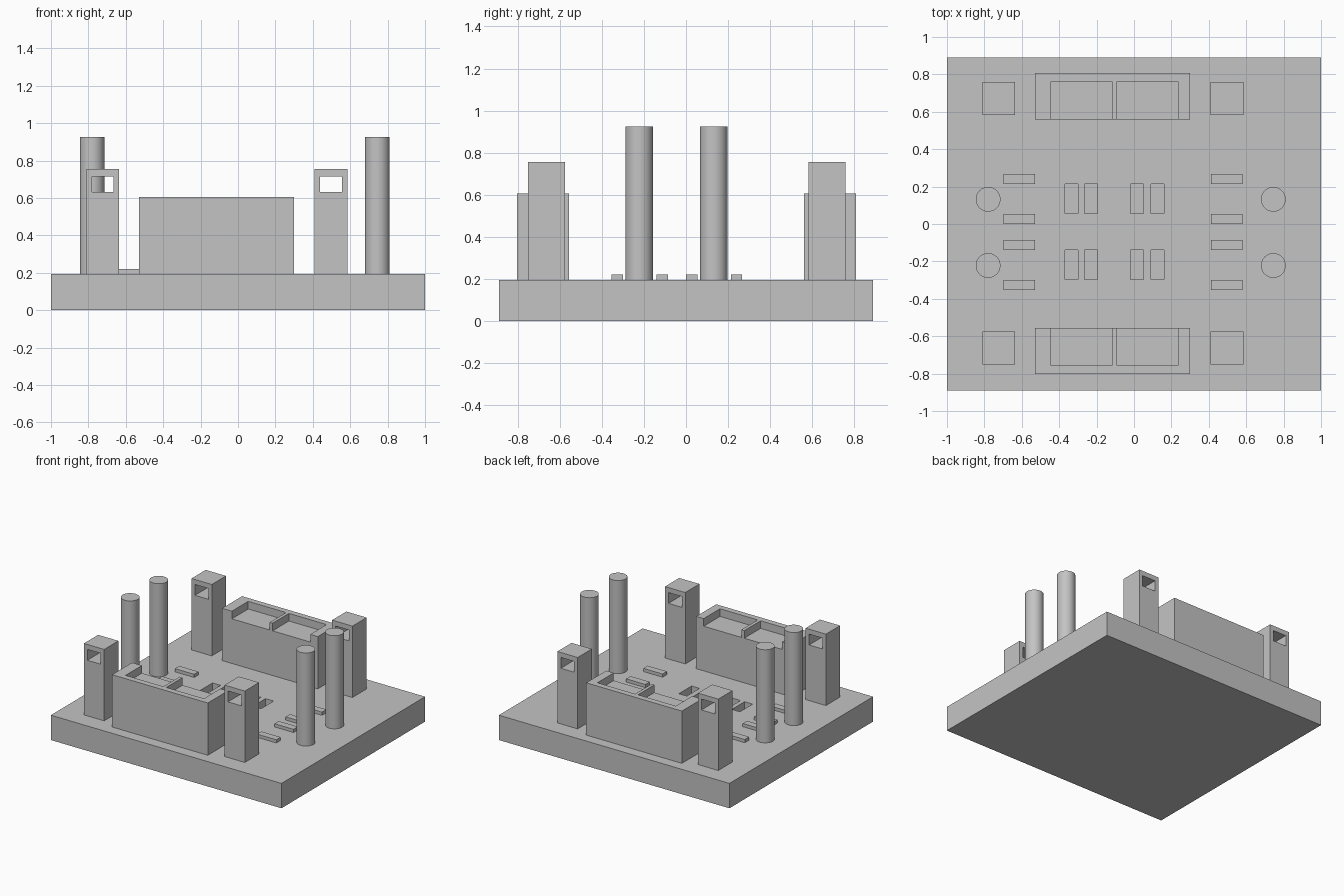
import bpy
import bmesh
from mathutils import Matrix, Vector

cube = bpy.data.objects.get("Cube")
if cube:
    bpy.data.objects.remove(cube, do_unlink=True)

# One plain grey for every part
grey = bpy.data.materials.new("plain grey")
grey.use_nodes = True
grey.diffuse_color = (0.55, 0.55, 0.55, 1)
grey.node_tree.nodes["Principled BSDF"].inputs["Base Color"].default_value = grey.diffuse_color

BASE_TOP = 0.195


def finish(name, bm):
    mesh = bpy.data.meshes.new(name)
    bm.to_mesh(mesh)
    bm.free()
    mesh.materials.append(grey)
    obj = bpy.data.objects.new(name, mesh)
    bpy.context.collection.objects.link(obj)
    return obj


def boxes(name, extents):
    """Mesh of one or more boxes, each given as x, y and z ranges."""
    bm = bmesh.new()
    for ranges in extents:
        low, high = (Vector(corner) for corner in zip(*ranges))
        matrix = Matrix.Translation((low + high) / 2) @ Matrix.Diagonal((*(high - low), 1))
        bmesh.ops.create_cube(bm, size=1, matrix=matrix)
    return finish(name, bm)


def activate(obj):
    bpy.ops.object.select_all(action="DESELECT")
    obj.select_set(True)
    bpy.context.view_layer.objects.active = obj


def cut(obj, extents):
    """Remove the given boxes from the object."""
    cutter = boxes("cutter", extents)
    cutter.hide_render = True
    mod = obj.modifiers.new("cut", "BOOLEAN")
    mod.operation = "DIFFERENCE"
    mod.solver = "EXACT"
    mod.object = cutter
    activate(obj)
    bpy.ops.object.modifier_apply(modifier=mod.name)
    bpy.data.objects.remove(cutter, do_unlink=True)


# Base slab with two rows of paired slots
base = boxes("base_slab", [((-1, 1), (-0.89, 0.89), (0, BASE_TOP))])
slot_x = [(-0.37, -0.3), (-0.265, -0.195), (-0.02, 0.05), (0.09, 0.16)]
slot_y = [(-0.297, -0.14), (0.055, 0.213)]
cut(base, [(x, y, (BASE_TOP - 0.07, 0.3)) for x in slot_x for y in slot_y])

# Long blocks, each with two shallow trays open towards the middle
trays = [(-0.445, -0.117), (-0.092, 0.235)]
for side, y, tray_y in (("front", (-0.803, -0.555), (-0.757, -0.5)),
                        ("back", (0.56, 0.808), (0.5, 0.762))):
    block = boxes(side + "_block", [((-0.53, 0.3), y, (BASE_TOP, 0.605))])
    cut(block, [(x, tray_y, (0.545, 0.7)) for x in trays])

# Corner towers with a window through the top
for end, x in (("right", -0.723), ("left", 0.497)):
    for side, y in (("front", -0.663), ("back", 0.67)):
        tower = boxes(f"{side}_{end}_tower",
                      [((x - 0.088, x + 0.088), (y - 0.088, y + 0.088), (BASE_TOP, 0.755))])
        cut(tower, [((x - 0.058, x + 0.058), (y - 0.2, y + 0.2), (0.631, 0.716))])

# Round columns
for end, x in (("right", -0.78), ("left", 0.745)):
    for side, y in (("front", -0.222), ("back", 0.132)):
        bm = bmesh.new()
        height = 0.925 - BASE_TOP
        bmesh.ops.create_cone(bm, cap_ends=True, segments=64, radius1=0.066, radius2=0.066,
                              depth=height,
                              matrix=Matrix.Translation((x, y, BASE_TOP + height / 2)))
        column = finish(f"{side}_{end}_column", bm)
        activate(column)
        bpy.ops.object.shade_smooth_by_angle()

# Low strips beside the columns
for end, x in (("right", (-0.697, -0.53)), ("left", (0.413, 0.58))):
    for number, y in enumerate((-0.327, -0.113, 0.027, 0.24), 1):
        boxes(f"{end}_strip_{number}", [(x, (y - 0.027, y + 0.027), (BASE_TOP, 0.22))])
